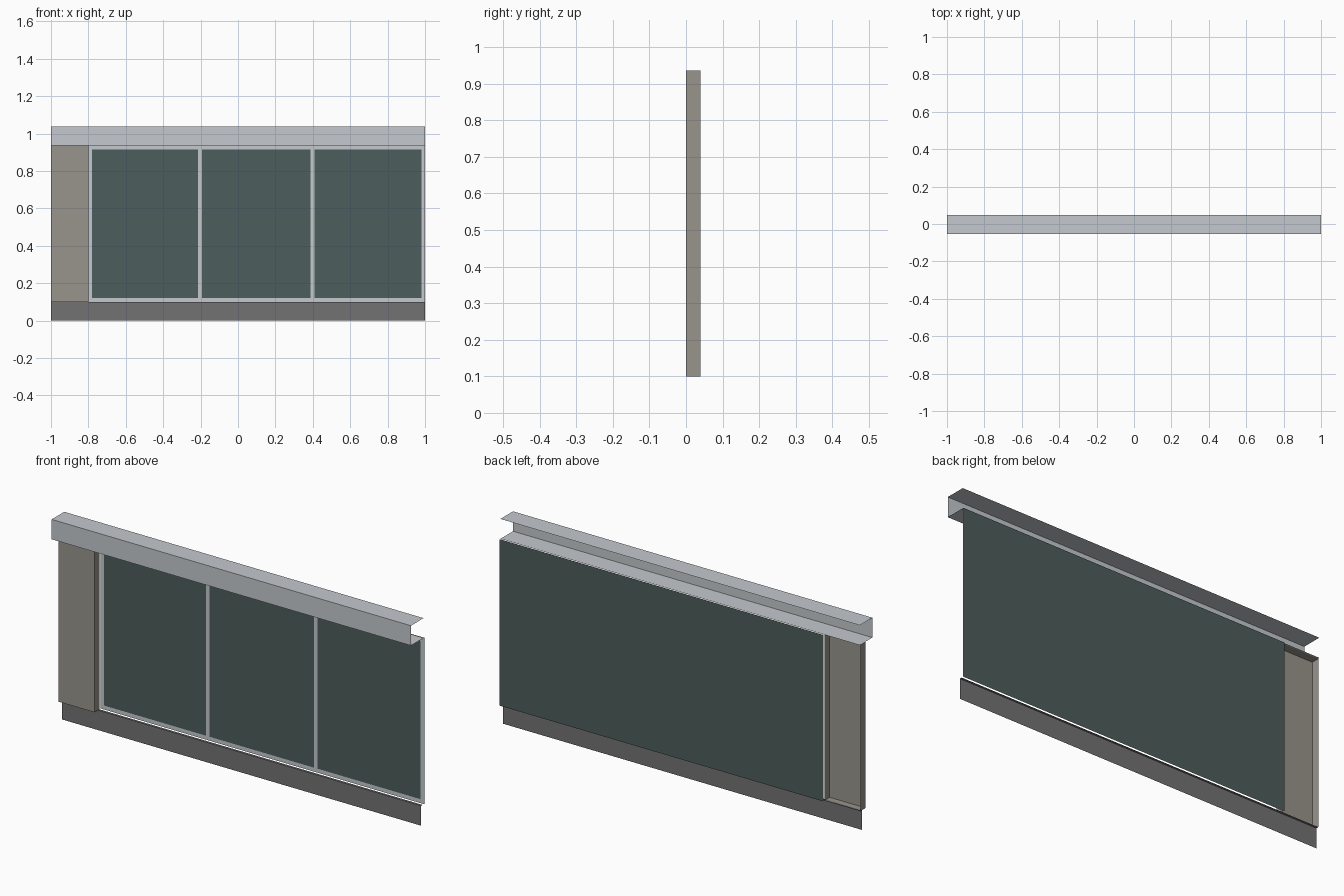
import bpy

cube = bpy.data.objects.get("Cube")
if cube:
    bpy.data.objects.remove(cube, do_unlink=True)


def material(name, *srgb):
    lin = [((c + 0.055) / 1.055) ** 2.4 for c in srgb] + [1.0]
    m = bpy.data.materials.new(name)
    m.use_nodes = True
    m.diffuse_color = lin
    m.node_tree.nodes["Principled BSDF"].inputs["Base Color"].default_value = lin
    return m


aluminium = material("light aluminium", 0.77, 0.79, 0.81)
glass = material("dark green glass", 0.30, 0.365, 0.36)
panel = material("warm grey panel", 0.60, 0.585, 0.55)
base = material("dark grey base", 0.45, 0.45, 0.455)


def build(name, verts, faces, mat):
    mesh = bpy.data.meshes.new(name)
    mesh.from_pydata(verts, [], faces)
    mesh.materials.append(mat)
    ob = bpy.data.objects.new(name, mesh)
    bpy.context.collection.objects.link(ob)
    return ob


def folded_sheet(name, profile, mat, x0=-1, x1=1):
    """Sweep an open (y, z) profile along x as thin sheet metal."""
    verts = [(x, y, z) for y, z in profile for x in (x0, x1)]
    faces = [(2 * i, 2 * i + 1, 2 * i + 3, 2 * i + 2) for i in range(len(profile) - 1)]
    return build(name, verts, faces, mat)


def rect(x0, x1, z0, z1, y):
    return [(x0, y, z0), (x1, y, z0), (x1, y, z1), (x0, y, z1)]


LOW, HIGH, TOP = 0.10, 0.936, 1.037
SPLIT = -0.8
GLASS_Y = 0.053

# Head channel, open to the back
folded_sheet("head_channel",
             [(0.047, TOP), (-GLASS_Y, TOP), (-GLASS_Y, HIGH + 0.001), (0.047, HIGH + 0.001)],
             aluminium)

# Base panel with a small folded lip
folded_sheet("base_panel", [(0.028, 0), (0.028, LOW), (0.04, LOW)], base)

# Side panel: a shallow tray open to the back
tray = rect(-1, SPLIT, LOW, HIGH, 0) + rect(-1, SPLIT, LOW, HIGH, 0.04)
sides = [(i, i + 4, (i + 1) % 4 + 4, (i + 1) % 4) for i in range(4)]
build("side_panel", tray, [(0, 1, 2, 3)] + sides, panel)

# Glass sheet behind the frame
build("glass_sheet", rect(SPLIT, 1, LOW, HIGH, GLASS_Y), [(0, 1, 2, 3)], glass)

# Flat frame bars in front of the glass
BAR = 0.02
FRAME_Y = GLASS_Y - 0.003


def bar(name, x0, x1, z0, z1):
    build(name, rect(x0, x1, z0, z1, FRAME_Y), [(0, 1, 2, 3)], aluminium)


bar("frame_bottom", SPLIT, 1, LOW, LOW + BAR)
bar("frame_top", SPLIT, 1, HIGH - BAR, HIGH)
for name, x in (("frame_right", SPLIT + BAR / 2), ("mullion_right", -0.203),
                ("mullion_left", 0.398), ("frame_left", 1 - BAR / 2)):
    bar(name, x - BAR / 2, x + BAR / 2, LOW + BAR, HIGH - BAR)
